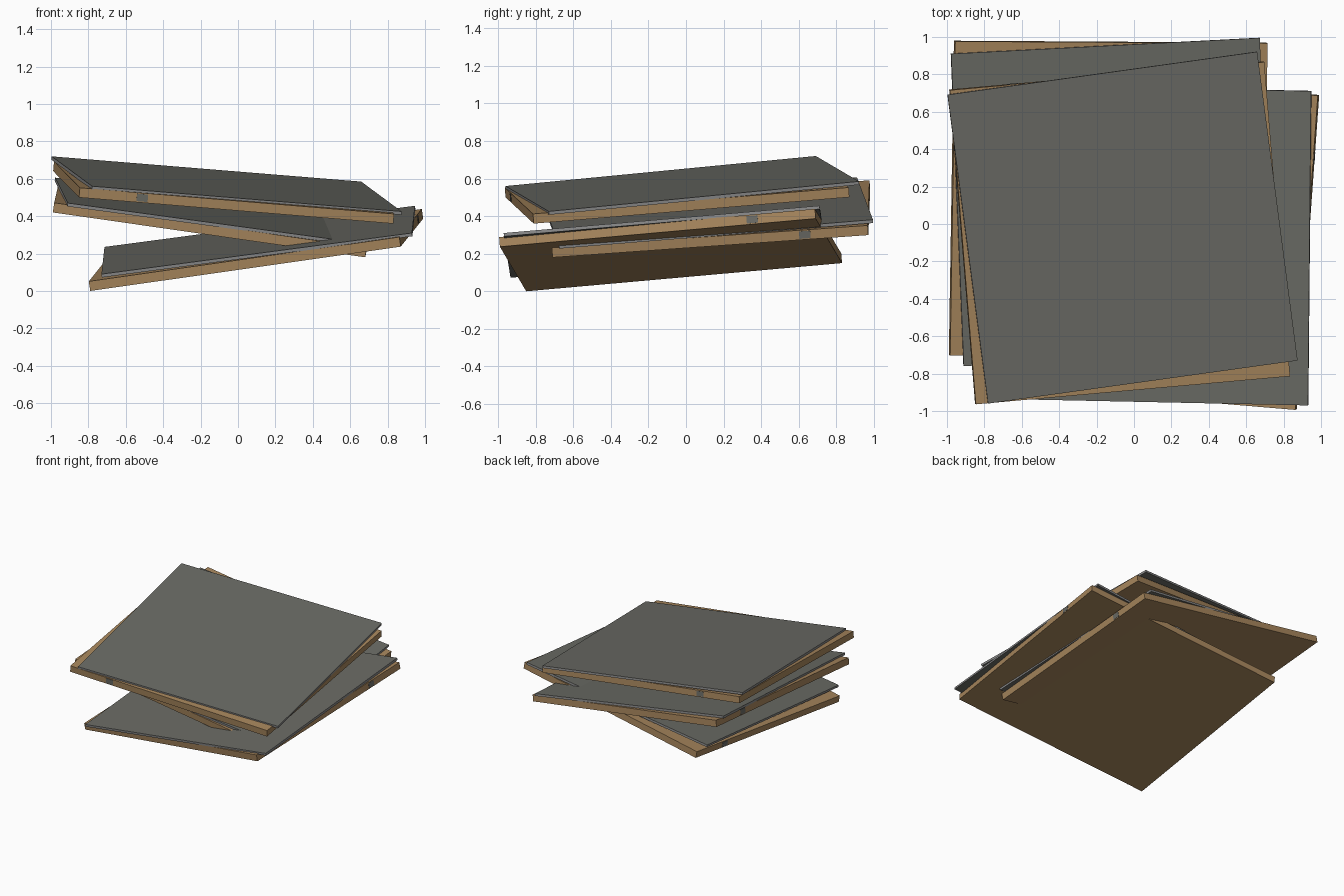
import bpy
import bmesh
from mathutils import Matrix, Vector

cube = bpy.data.objects.get("Cube")
if cube:
    bpy.data.objects.remove(cube, do_unlink=True)


def material(name, rgb):
    m = bpy.data.materials.new(name)
    m.use_nodes = True
    m.diffuse_color = (*rgb, 1)
    m.node_tree.nodes["Principled BSDF"].inputs["Base Color"].default_value = (*rgb, 1)
    return m


WOOD = material("tan wood", (0.38, 0.235, 0.107))
SLATE = material("dark slate", (0.145, 0.147, 0.13))
RIM = material("pale grey rim", (0.25, 0.25, 0.25))


def frame(corner, along_u, along_v):
    """Square axes at a corner, from the two neighbouring corners."""
    o = Vector(corner)
    u, v = Vector(along_u) - o, Vector(along_v) - o
    size = (u.length, v.length)
    u.normalize()
    n = u.cross(v).normalized()
    m = Matrix((u, n.cross(u), n)).transposed().to_4x4()
    m.translation = o
    return m, size


def block(name, axes, low, high, mats):
    """Box between two corners given in the tilted axes."""
    low, high = Vector(low), Vector(high)
    bm = bmesh.new()
    bmesh.ops.create_cube(bm, size=1)
    bmesh.ops.scale(bm, vec=high - low, verts=bm.verts)
    bmesh.ops.translate(bm, vec=(low + high) / 2, verts=bm.verts)
    bm.normal_update()
    # The second material, if any, goes on the narrow sides
    if len(mats) > 1:
        for f in bm.faces:
            f.material_index = int(abs(f.normal.z) < 0.5)
    mesh = bpy.data.meshes.new(name)
    bm.to_mesh(mesh)
    bm.free()
    for m in mats:
        mesh.materials.append(m)
    ob = bpy.data.objects.new(name, mesh)
    ob.matrix_world = axes
    bpy.context.collection.objects.link(ob)


THICK, PLATE, LIP = 0.052, 0.018, 0.002

# Front-left, front-right and back-left corners: board underside, then plate top
STACK = {
    "lower": [((-0.79, -0.85, 0.0), (0.87, -0.99, 0.237), (-0.67, 0.83, 0.15)),
              ((-0.73, -0.935, 0.09), (0.93, -0.97, 0.31), (-0.695, 0.745, 0.238)), "x"],
    "middle": [((-0.99, -0.70, 0.42), (0.68, -0.71, 0.18), (-0.97, 0.98, 0.54)),
               ((-0.91, -0.76, 0.47), (0.74, -0.675, 0.245), (-0.97, 0.91, 0.605)), "x"],
    "upper": [((-0.85, -0.96, 0.50), (0.83, -0.81, 0.36), (-0.98, 0.72, 0.64)),
              ((-0.78, -0.96, 0.56), (0.875, -0.73, 0.425), (-1.0, 0.69, 0.72)), "y"],
}

for level, (board, plate, run) in STACK.items():
    # Wooden board
    axes, (w, d) = frame(*board)
    block(level + "_board", axes, (0, 0, 0), (w, d, THICK), [WOOD])

    # Bar through the board, its ends showing on two opposite sides
    z0, z1 = 0.006, THICK - 0.006
    if run == "x":
        c = d * 0.8
        block(level + "_bar", axes, (-LIP, c - 0.03, z0), (w + LIP, c + 0.03, z1), [SLATE])
    else:
        c = w * 0.2
        block(level + "_bar", axes, (c - 0.03, -LIP, z0), (c + 0.03, d + LIP, z1), [SLATE])

    # Thin twisted cover plate
    axes, (w, d) = frame(*plate)
    block(level + "_plate", axes, (0, 0, -PLATE), (w, d, 0), [SLATE, RIM])
